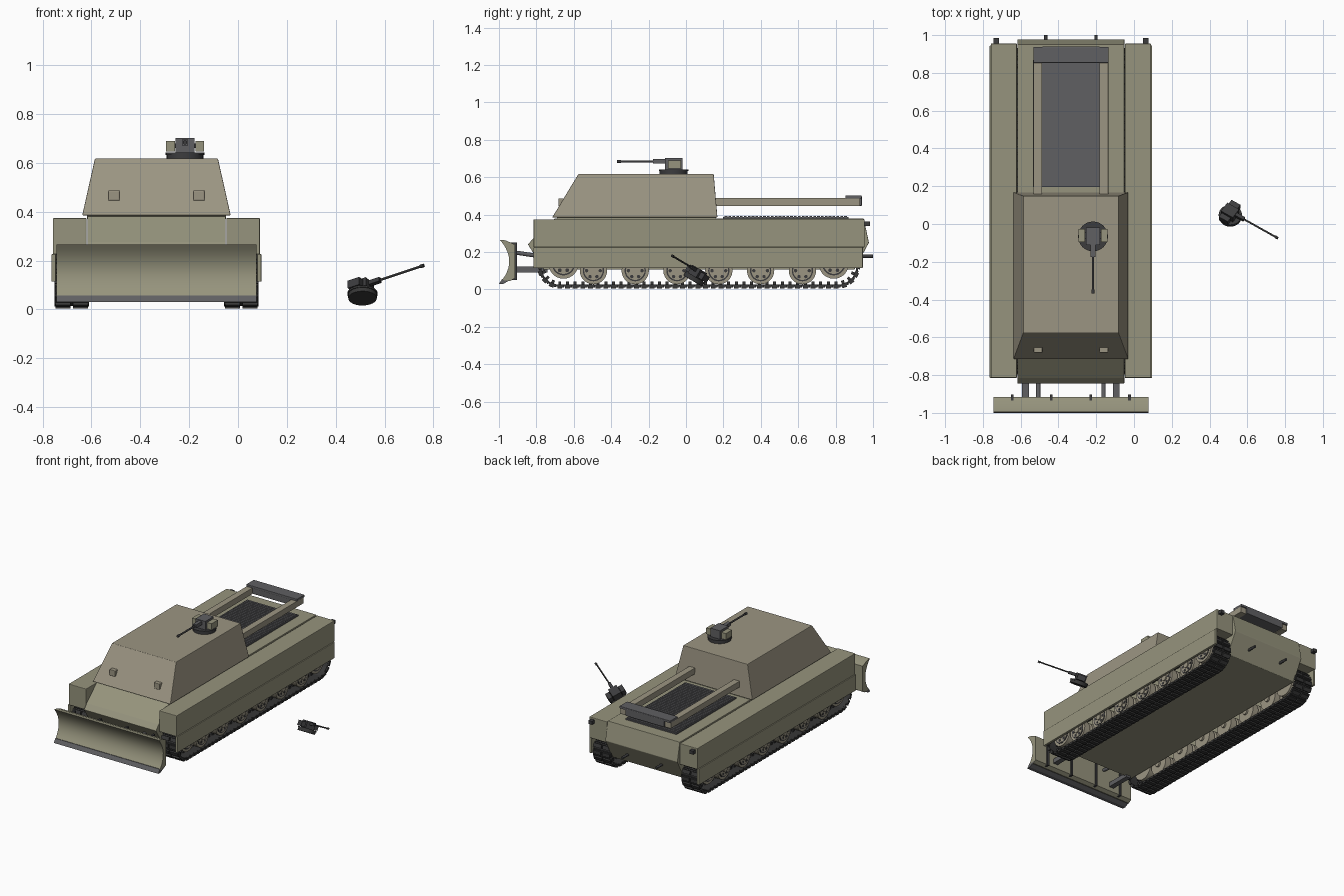
import bpy, bmesh, math
from mathutils import Matrix, Vector

if "Cube" in bpy.data.objects:
    bpy.data.objects.remove(bpy.data.objects["Cube"])

CX = -0.334          # centre line of the vehicle
SIDES = ((-1, "left"), (1, "right"))


def mat(name, c):
    m = bpy.data.materials.new(name)
    m.diffuse_color = (*c, 1)
    m.use_nodes = True
    m.node_tree.nodes["Principled BSDF"].inputs["Base Color"].default_value = m.diffuse_color
    return m


OLIVE = mat("olive tan", (0.305, 0.295, 0.205))
SAND = mat("warm tan", (0.33, 0.30, 0.225))
GREY = mat("steel grey", (0.115, 0.115, 0.122))
DARK = mat("dark gunmetal", (0.045, 0.045, 0.048))
TRACK = mat("track black", (0.038, 0.038, 0.038))


def finish(name, bm, mats, bevel=0.0, smooth=False):
    bmesh.ops.recalc_face_normals(bm, faces=bm.faces)
    me = bpy.data.meshes.new(name)
    bm.to_mesh(me)
    bm.free()
    ob = bpy.data.objects.new(name, me)
    bpy.context.collection.objects.link(ob)
    for m in mats if isinstance(mats, (list, tuple)) else [mats]:
        me.materials.append(m)
    if bevel:
        b = ob.modifiers.new("bevel", 'BEVEL')
        b.width, b.segments = bevel, 2
    if smooth:
        bpy.ops.object.select_all(action='DESELECT')
        ob.select_set(True)
        bpy.context.view_layer.objects.active = ob
        bpy.ops.object.shade_smooth_by_angle(angle=math.radians(35))
    return ob


def add_box(bm, x, y, z, M=Matrix(), mi=0):
    """Box from three (low, high) ranges."""
    c = Vector([(a + b) / 2 for a, b in (x, y, z)])
    s = Matrix.Diagonal([b - a for a, b in (x, y, z)] + [1])
    vs = bmesh.ops.create_cube(bm, size=1, matrix=M @ Matrix.Translation(c) @ s)["verts"]
    for f in {f for v in vs for f in v.link_faces}:
        f.material_index = mi


def box(name, x, y, z, m, bevel=0.0):
    bm = bmesh.new()
    add_box(bm, x, y, z)
    return finish(name, bm, m, bevel)


def add_cyl(bm, p, q, r, r2=None, n=24, M=Matrix(), mi=0):
    """Cylinder or cone between two points."""
    p, q = Vector(p), Vector(q)
    T = Matrix.Translation((p + q) / 2) @ (q - p).to_track_quat('Z', 'Y').to_matrix().to_4x4()
    vs = bmesh.ops.create_cone(bm, cap_ends=True, segments=n, radius1=r, radius2=r2 or r,
                               depth=(q - p).length, matrix=M @ T)["verts"]
    for f in {f for v in vs for f in v.link_faces}:
        f.material_index = mi


def cyl(name, p, q, r, m, n=24):
    bm = bmesh.new()
    add_cyl(bm, p, q, r, n=n)
    return finish(name, bm, m, smooth=True)


def add_extrusion(bm, pts, x0, x1):
    """Extrude a (y, z) profile along x."""
    f = bm.faces.new([bm.verts.new((x0, y, z)) for y, z in pts])
    out = bmesh.ops.extrude_face_region(bm, geom=[f])["geom"]
    bmesh.ops.translate(bm, vec=(x1 - x0, 0, 0), verts=[v for v in out if isinstance(v, bmesh.types.BMVert)])


# --- Hull with pointed nose and tail
bm = bmesh.new()
add_extrusion(bm, [(-0.70, 0.38), (-0.815, 0.275), (-0.845, 0.24), (-0.76, 0.105), (0.90, 0.105),
                   (0.978, 0.25), (0.95, 0.38)], CX - 0.283, CX + 0.283)
finish("hull", bm, OLIVE, 0.003)

# --- Track pods and hanging skirts with bolts
for s, n in SIDES:
    def rng(a, b):
        return tuple(sorted((CX + s * a, CX + s * b)))
    box(n + "_track_pod", rng(0.286, 0.424), (-0.815, 0.955), (0.225, 0.374), OLIVE, 0.004)
    box(n + "_skirt", rng(0.412, 0.430), (-0.815, 0.945), (0.113, 0.226), OLIVE, 0.003)
    bm = bmesh.new()
    for k in range(5):
        for j in range(4):
            y = -0.62 + k * 0.33 + j * 0.025
            add_box(bm, rng(0.405, 0.413), (y, y + 0.008), (0.122, 0.13))
    finish(n + "_skirt_bolts", bm, DARK)
    box(n + "_tail_light", rng(0.382, 0.41), (0.952, 0.984), (0.338, 0.362), DARK)
    cyl(n + "_tow_hook", (CX + s * 0.133, 0.93, 0.177), (CX + s * 0.133, 1.0, 0.177), 0.009, DARK, 12)

# --- Running gear
Y0, Y1, ZC, R = -0.675, 0.81, 0.125, 0.102
STRAIGHT = Y1 - Y0
LOOP = 2 * STRAIGHT + 2 * math.pi * R


def track_point(d):
    """Position (y, z) and angle along the track loop."""
    if d < STRAIGHT:
        return Y0 + d, ZC - R, 0
    d -= STRAIGHT
    if d < math.pi * R:
        a = d / R
        return Y1 + R * math.sin(a), ZC - R * math.cos(a), a
    d -= math.pi * R
    if d < STRAIGHT:
        return Y1 - d, ZC + R, math.pi
    a = (d - STRAIGHT) / R
    return Y0 - R * math.sin(a), ZC + R * math.cos(a), math.pi + a


LINKS = 88
for s, n in SIDES:
    bm = bmesh.new()
    tx = CX + s * 0.347
    for i in range(LINKS):
        y, z, a = track_point(i * LOOP / LINKS)
        M = Matrix.Translation((tx, y, z)) @ Matrix.Rotation(a, 4, 'X')
        for u in (-1, 1):                      # paired rubber pads
            add_box(bm, tuple(sorted((u * 0.005, u * 0.066))), (-0.013, 0.013), (-0.019, 0.0), M)
        add_box(bm, (-0.06, 0.06), (-0.021, 0.021), (-0.008, 0.003), M)
        add_box(bm, (-0.006, 0.006), (-0.008, 0.008), (0.0, 0.02), M)   # guide tooth
        for u in (-1, 1):                      # end connectors
            add_box(bm, (u * 0.066 - 0.005, u * 0.066 + 0.005), (-0.008, 0.024), (-0.012, 0.004), M)
    finish(n + "_track", bm, TRACK)

    # Road wheels, idler and sprocket
    stations = [(-0.495 + 0.2235 * i, 0.1, 0.073) for i in range(6)]
    stations += [(Y0 + 0.02, 0.137, 0.08), (Y1 - 0.02, 0.137, 0.08)]
    for i, (y, z, r) in enumerate(stations):
        bm = bmesh.new()
        for a, b in ((0.292, 0.337), (0.357, 0.402)):
            add_cyl(bm, (CX + s * a, y, z), (CX + s * b, y, z), r, n=28)
        o = CX + s * 0.402
        add_cyl(bm, (CX + s * 0.28, y, z), (o, y, z), 0.02, n=16)
        add_cyl(bm, (o, y, z), (o + s * 0.002, y, z), r * 0.78, n=28, mi=1)
        add_cyl(bm, (o, y, z), (o + s * 0.004, y, z), r * 0.68, n=28)
        add_cyl(bm, (o, y, z), (o + s * 0.012, y, z), r * 0.3, n=16)
        for k in range(6):
            a = k * math.pi / 3
            py, pz = y + r * 0.5 * math.cos(a), z + r * 0.5 * math.sin(a)
            add_cyl(bm, (o, py, pz), (o + s * 0.006, py, pz), r * 0.13, n=8, mi=1)
        finish(f"{n}_wheel_{i + 1}", bm, [SAND, DARK], smooth=True)

# --- Superstructure: tapered block
bm = bmesh.new()
rings = [((-0.715, 0.168), 0.304, 0.385), ((-0.575, 0.148), 0.252, 0.617)]
loops = []
for (ya, yb), w, z in rings:
    loops.append([bm.verts.new((CX + u * w, y, z)) for u, y in ((-1, ya), (1, ya), (1, yb), (-1, yb))])
bm.faces.new(loops[0])
bm.faces.new(loops[1])
for i in range(4):
    j = (i + 1) % 4
    bm.faces.new((loops[0][i], loops[0][j], loops[1][j], loops[1][i]))
finish("superstructure", bm, SAND, 0.003)
box("superstructure_collar", (CX - 0.285, CX + 0.285), (-0.69, 0.16), (0.37, 0.387), OLIVE)

for s, n in SIDES:
    x = CX + s * 0.174
    box(n + "_front_block", (x - 0.023, x + 0.023), (-0.682, -0.63), (0.445, 0.487), SAND, 0.004)
    x = CX + s * 0.175
    box(n + "_rear_rail", (x - 0.023, x + 0.023), (0.13, 0.93), (0.445, 0.488), SAND, 0.002)

# --- Rear beam and grilled engine deck
box("rear_beam", (CX - 0.152, CX + 0.152), (0.855, 0.94), (0.447, 0.5), GREY, 0.003)
box("rear_beam_cap", (CX - 0.199, CX + 0.199), (0.853, 0.938), (0.486, 0.503), GREY, 0.003)
box("engine_deck", (CX - 0.2, CX + 0.2), (0.197, 0.868), (0.376, 0.388), GREY)
bm = bmesh.new()
for i in range(32):
    y = 0.207 + i * 0.0206
    add_box(bm, (CX - 0.195, CX + 0.195), (y, y + 0.014), (0.386, 0.392))
finish("deck_grille", bm, GREY)

# --- Dozer blade
bm = bmesh.new()
front = [(-0.945 - 0.05 * ((z - 0.15) / 0.115) ** 2, z) for z in [0.05 + 0.0215 * i for i in range(11)]]
add_extrusion(bm, front + [(-0.965, 0.262), (-0.915, 0.24), (-0.915, 0.06), (-0.94, 0.045)],
              CX - 0.41, CX + 0.41)
finish("dozer_blade", bm, OLIVE, smooth=True)
bm = bmesh.new()
add_extrusion(bm, [(-1.0, 0.03), (-0.983, 0.056), (-0.93, 0.056), (-0.975, 0.03)], CX - 0.41, CX + 0.41)
finish("blade_cutting_edge", bm, GREY)
bm = bmesh.new()
for dx in (-0.31, -0.105, 0.105, 0.31):
    add_box(bm, (CX + dx - 0.007, CX + dx + 0.007), (-0.935, -0.903), (0.05, 0.25))
finish("blade_ribs", bm, DARK)
for s, n in SIDES:
    x = CX + s * 0.24
    box(n + "_push_arm", (x - 0.018, x + 0.018), (-0.92, -0.74), (0.09, 0.122), GREY)
    x = CX + s * 0.173
    cyl(n + "_lift_ram", (x, -0.92, 0.198), (x, -0.80, 0.18), 0.011, GREY, 12)


# --- Remote weapon station, facing -y, standing on its local z = 0
def weapon(name, M, cols, ring, reach):
    bm = bmesh.new()
    add_cyl(bm, (0, 0, -0.01), (0, 0, 0.012), ring * 0.95, n=32, M=M)
    add_cyl(bm, (0, 0, 0.012), (0, 0, 0.022), ring, n=32, M=M)
    add_box(bm, (-0.038, 0.038), (-0.045, 0.048), (0.022, 0.082), M, 1)
    for u in (-1, 1):
        add_box(bm, tuple(sorted((u * 0.042, u * 0.077))), (-0.03, 0.04), (0.026, 0.07), M, 2)
        add_box(bm, tuple(sorted((u * 0.036, u * 0.044))), (-0.01, 0.02), (0.04, 0.06), M, 0)
    add_box(bm, (-0.012, 0.012), (-0.11, -0.04), (0.052, 0.076), M, 1)
    add_cyl(bm, (0, -0.04, 0.064), (0, -reach, 0.064), 0.006, n=12, M=M)
    add_cyl(bm, (0, -reach + 0.02, 0.064), (0, -reach, 0.064), 0.009, n=12, M=M)
    return finish(name, bm, cols, smooth=True)


weapon("roof_weapon", Matrix.Translation((-0.217, -0.066, 0.62)), [DARK, GREY, OLIVE], 0.079, 0.302)

# Loose spare station beside the vehicle, tilted
d = Vector((0.84, -0.47, 0.28)).normalized()
side = d.cross(Vector((0, 0.5, 0.866))).normalized()
up = side.cross(d)
rot = Matrix((-side, -d, up)).transposed()
if rot.determinant() < 0:
    rot = Matrix((side, -d, up)).transposed()
weapon("spare_weapon", Matrix.Translation((0.51, 0.04, 0.052)) @ rot.to_4x4() @ Matrix.Scale(0.8, 4),
       [TRACK, DARK, DARK], 0.077, 0.375)
